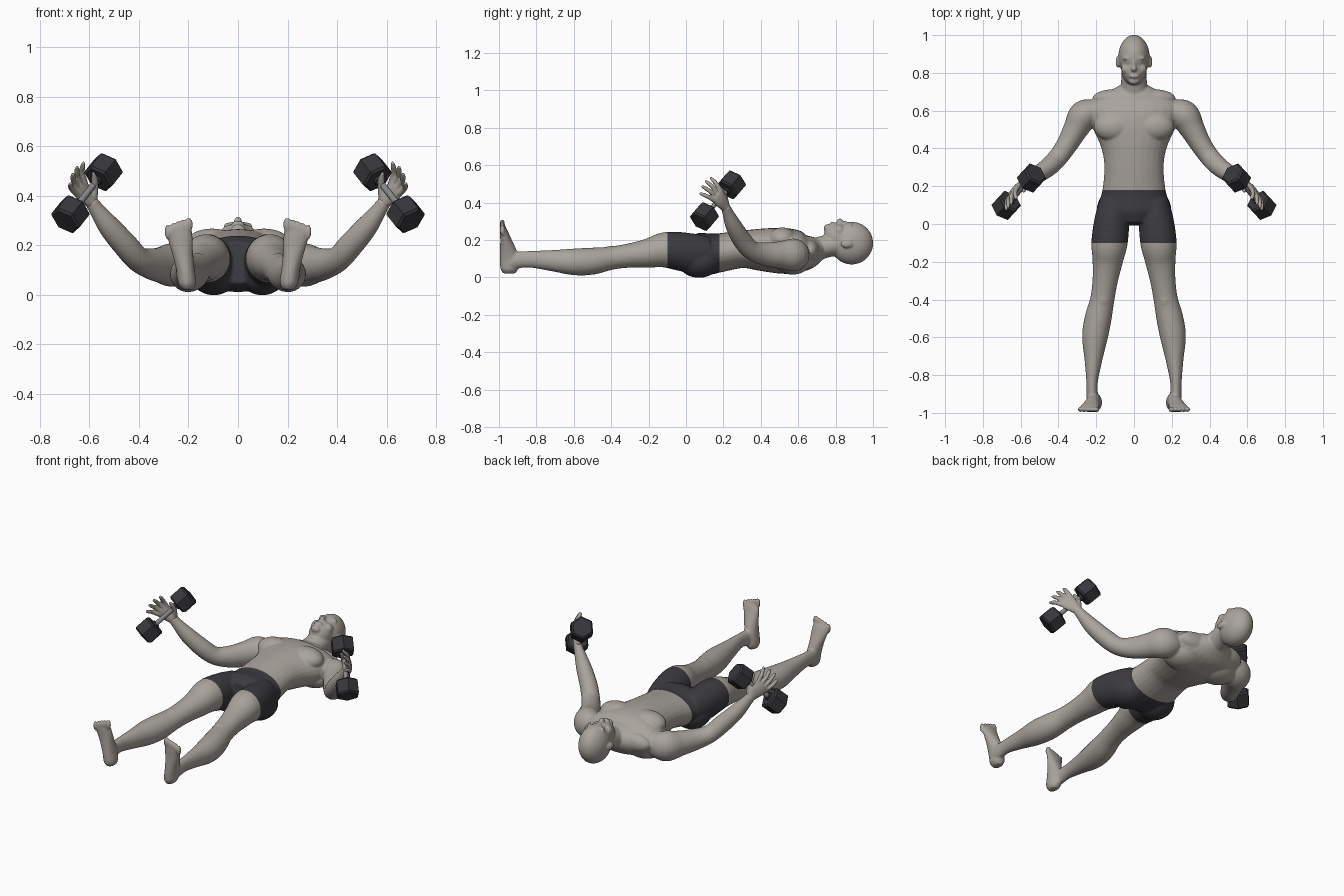
import bpy, bmesh, math
from mathutils import Vector, Matrix

cube = bpy.data.objects.get("Cube")
if cube:
    bpy.data.objects.remove(cube, do_unlink=True)


def material(name, rgb, rough=0.6):
    m = bpy.data.materials.new(name)
    m.use_nodes = True
    m.diffuse_color = (*rgb, 1)
    shader = m.node_tree.nodes["Principled BSDF"]
    shader.inputs["Base Color"].default_value = (*rgb, 1)
    shader.inputs["Roughness"].default_value = rough
    return m


SKIN = material("warm grey skin", (0.40, 0.37, 0.335))
CLOTH = material("charcoal cloth", (0.045, 0.043, 0.05))
IRON = material("dark iron", (0.038, 0.038, 0.044))
STEEL = material("steel grip", (0.25, 0.25, 0.25))
X, Y, Z = Vector((1, 0, 0)), Vector((0, 1, 0)), Vector((0, 0, 1))


def spline(keys, steps=5):
    """Smoothly interpolate rows of numbers (Catmull-Rom)."""
    rows = [Vector(k) for k in keys]
    out = []
    for i in range(len(rows) - 1):
        a, b, c = rows[max(i - 1, 0)], rows[i], rows[i + 1]
        d = rows[min(i + 2, len(rows) - 1)]
        for s in range(steps):
            t = s / steps
            out.append(0.5 * (2 * b + (c - a) * t + (2 * a - 5 * b + 4 * c - d) * t * t
                              + (3 * b - a - 3 * c + d) * t ** 3))
    return out + [rows[-1]]


def tube(bm, keys, hint=Z, sides=28):
    """Closed loft through keys (x, y, z, width radius, depth radius)."""
    rows = spline(keys)
    pts = [Vector(r[:3]) for r in rows]
    rings = []
    for i, r in enumerate(rows):
        t = (pts[min(i + 1, len(pts) - 1)] - pts[max(i - 1, 0)]).normalized()
        a = t.cross(hint).normalized()
        b = a.cross(t)
        angles = [math.tau * k / sides for k in range(sides)]
        rings.append([bm.verts.new(pts[i] + a * r[3] * math.cos(w) + b * r[4] * math.sin(w))
                      for w in angles])
    for p, q in zip(rings, rings[1:]):
        for k in range(sides):
            j = (k + 1) % sides
            bm.faces.new((p[k], p[j], q[j], q[k]))
    bm.faces.new(rings[0])
    bm.faces.new(rings[-1])


def ball(bm, center, radii):
    mat = Matrix.Translation(center) @ Matrix.Diagonal((*radii, 1))
    bmesh.ops.create_uvsphere(bm, u_segments=28, v_segments=18, radius=1, matrix=mat)


def mirror(bm, keep=True):
    """Reflect in x, keeping the first half if wanted."""
    geom = bm.verts[:] + bm.edges[:] + bm.faces[:]
    if keep:
        geom = bmesh.ops.duplicate(bm, geom=geom)["geom"]
    for v in geom:
        if isinstance(v, bmesh.types.BMVert):
            v.co.x = -v.co.x


def sculpt(name, bm, voxel, smooth):
    """Fuse overlapping volumes into one smooth skin."""
    bmesh.ops.recalc_face_normals(bm, faces=bm.faces[:])
    me = bpy.data.meshes.new(name)
    bm.to_mesh(me)
    bm.free()
    ob = bpy.data.objects.new(name, me)
    bpy.context.collection.objects.link(ob)
    mod = ob.modifiers.new("fuse", 'REMESH')
    mod.mode = 'VOXEL'
    mod.voxel_size = voxel
    mod = ob.modifiers.new("soften", 'SMOOTH')
    mod.iterations = smooth
    mesh = bpy.data.meshes.new_from_object(ob.evaluated_get(bpy.context.evaluated_depsgraph_get()))
    ob.modifiers.clear()
    ob.data = mesh
    mesh.materials.clear()
    mesh.materials.append(SKIN)
    for p in mesh.polygons:
        p.use_smooth = True
        p.material_index = 0
    return ob


# Paired body parts, built on the left side
bm = bmesh.new()
tube(bm, [(.10, .12, .13, .08, .09), (.115, .03, .13, .092, .105), (.13, -.10, .147, .096, .097),
          (.14, -.20, .13, .08, .078), (.153, -.30, .117, .067, .065), (.168, -.40, .103, .064, .062),
          (.19, -.50, .087, .071, .072), (.207, -.60, .083, .068, .071), (.215, -.72, .09, .047, .056),
          (.222, -.84, .097, .03, .044), (.22, -.92, .09, .031, .046), (.215, -.96, .075, .028, .04)])
ball(bm, (.165, -.40, .128), (.042, .055, .04))
ball(bm, (.098, .07, .088), (.1, .115, .09))
# Foot and toes
tube(bm, [(.205, -.945, .02, .02, .03), (.205, -.945, .045, .036, .047), (.212, -.945, .10, .037, .051),
          (.222, -.955, .16, .041, .04), (.23, -.966, .21, .048, .028), (.237, -.975, .25, .052, .02),
          (.24, -.978, .27, .046, .013)], Y)
for i in range(5):
    r = .017 if i == 0 else .0115
    ball(bm, (.199 + .0205 * i + (.004 if i else 0), -.982, .282 - .007 * i), (r, .014, .03))
# Arm, chest, shoulder slope and ear
tube(bm, [(.20, .60, .125, .06, .07), (.265, .575, .12, .08, .088), (.31, .50, .12, .066, .073),
          (.355, .42, .125, .056, .062), (.405, .35, .145, .052, .051), (.455, .30, .20, .05, .051),
          (.52, .255, .275, .043, .045), (.575, .222, .35, .028, .031), (.595, .21, .38, .024, .028)])
ball(bm, (.105, .515, .205), (.108, .078, .062))
ball(bm, (.09, .665, .14), (.13, .05, .06))
ball(bm, (.12, .57, .09), (.12, .1, .075))
ball(bm, (.086, .858, .178), (.011, .032, .02))
# Brow, eye and cheek
ball(bm, (.03, .878, .274), (.03, .012, .02))
ball(bm, (.03, .857, .272), (.015, .01, .014))
ball(bm, (.038, .82, .25), (.03, .03, .03))
mirror(bm)

# Torso, neck and head
tube(bm, [(0, 0, .13, .10, .085), (0, .06, .125, .185, .112), (0, .12, .125, .184, .111),
          (0, .18, .132, .167, .104), (0, .30, .15, .157, .10), (0, .40, .148, .172, .113),
          (0, .50, .143, .215, .122), (0, .58, .138, .245, .118), (0, .64, .135, .235, .098),
          (0, .69, .145, .15, .075), (0, .73, .155, .08, .05)])
tube(bm, [(0, .64, .13, .085, .07), (0, .70, .152, .073, .062), (0, .76, .168, .068, .06),
          (0, .83, .18, .066, .06)])
ball(bm, (0, .886, .183), (.083, .115, .114))
ball(bm, (0, .815, .215), (.067, .08, .077))
ball(bm, (0, .757, .262), (.03, .021, .023))
ball(bm, (0, .782, .286), (.026, .011, .013))
ball(bm, (0, .822, .295), (.016, .017, .022))
ball(bm, (0, .843, .284), (.011, .035, .018))
body = sculpt("body", bm, .006, 5)

# Shorts: cut clean hems, then colour the faces between them
me = body.data
me.materials.append(CLOTH)
bm = bmesh.new()
bm.from_mesh(me)
WAIST, HEM = .18, -.10
for y in (WAIST, HEM):
    bmesh.ops.bisect_plane(bm, geom=bm.verts[:] + bm.edges[:] + bm.faces[:],
                           plane_co=(0, y, 0), plane_no=Y)
for f in bm.faces:
    c = f.calc_center_median()
    f.material_index = int(HEM < c.y < WAIST and abs(c.x) < .3)
bm.to_mesh(me)
bm.free()

# Hands: frame made of finger direction, grip direction and back of the hand
WRIST = Vector((.585, .217, .365))
GRIP = Vector((.134, -.145, -.17)).normalized()
REACH = Vector((.53, -.48, .70)).normalized()
BACK = REACH.cross(GRIP).normalized()


def in_hand(f, d, n, a, b):
    return (*(WRIST + REACH * f + GRIP * d + BACK * n), a, b)


for side in ("left", "right"):
    bm = bmesh.new()
    tube(bm, [in_hand(-.01, 0, 0, .022, .024), in_hand(.03, 0, .002, .032, .021),
              in_hand(.07, 0, .004, .043, .018), in_hand(.105, 0, .002, .043, .014),
              in_hand(.115, 0, .001, .036, .009)], BACK)
    for i in range(4):
        d = -.033 + .022 * i
        length = (.085, .097, .092, .072)[i]
        tube(bm, [in_hand(.09, d, .002, .012, .012),
                  in_hand(.10 + length * .45, d * 1.35, -.008, .0115, .0115),
                  in_hand(.10 + length * .8, d * 1.6, -.028, .0105, .0105),
                  in_hand(.10 + length, d * 1.75, -.043, .006, .006)], BACK, 14)
    # Thumb
    tube(bm, [in_hand(.02, -.018, -.003, .017, .017), in_hand(.055, -.047, -.016, .015, .015),
              in_hand(.09, -.062, -.03, .0125, .0125), in_hand(.118, -.066, -.04, .006, .006)], BACK, 14)
    if side == "right":
        mirror(bm, keep=False)
    sculpt(side + "_hand", bm, .0042, 2)


# Dumbbells: six-sided bevelled heads on a round grip
def rod(name, center, axis, radius, length, sides, mat, bevel=0):
    bm = bmesh.new()
    bmesh.ops.create_cone(bm, cap_ends=True, segments=sides, radius1=radius, radius2=radius, depth=length)
    if bevel:
        rims = [e for e in bm.edges if abs(e.verts[0].co.z - e.verts[1].co.z) < 1e-4]
        bmesh.ops.bevel(bm, geom=rims, offset=bevel, segments=1, affect='EDGES')
    for f in bm.faces:
        f.smooth = sides > 8 and len(f.verts) == 4
    bm.transform(Matrix.Translation(center) @ axis.to_track_quat('Z', 'Y').to_matrix().to_4x4())
    me = bpy.data.meshes.new(name)
    bm.to_mesh(me)
    bm.free()
    me.materials.append(mat)
    bpy.context.collection.objects.link(bpy.data.objects.new(name, me))


for side, s in (("left", 1), ("right", -1)):
    mid = Vector((.61 * s, .171, .41))
    axis = Vector((GRIP.x * s, GRIP.y, GRIP.z))
    rod(side + "_dumbbell_grip", mid, axis, .013, .2, 20, STEEL)
    for end, e in (("upper", -1), ("lower", 1)):
        rod(f"{side}_dumbbell_{end}_head", mid + axis * .13 * e, axis, .068, .094, 6, IRON, .009)
        rod(f"{side}_dumbbell_{end}_collar", mid + axis * .079 * e, axis, .022, .014, 20, IRON)
